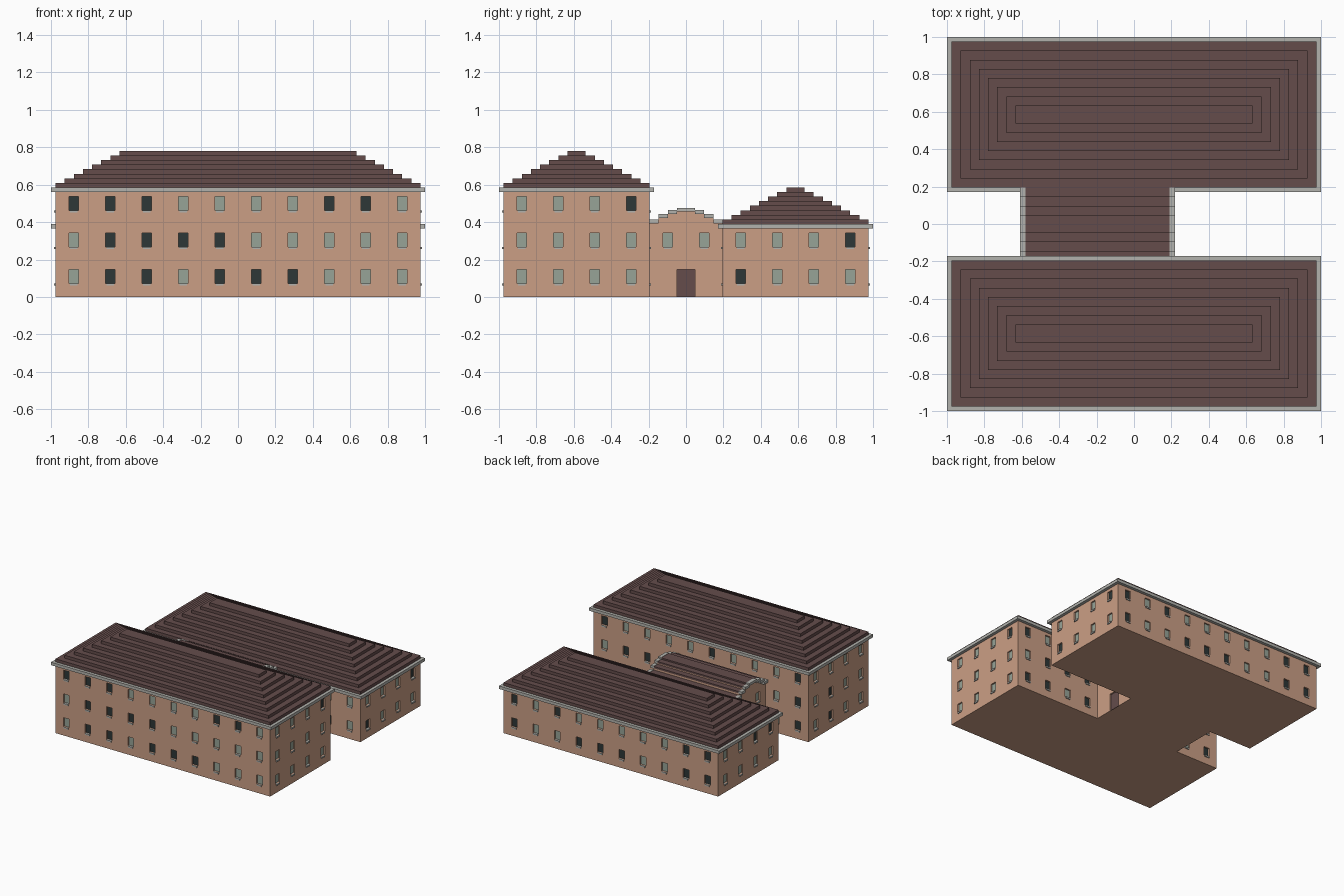
import bpy, bmesh, math, random
from mathutils import Vector

if "Cube" in bpy.data.objects:
    bpy.data.objects.remove(bpy.data.objects["Cube"])

random.seed(4)
U = 2 / 82  # module: everything sits on this grid


def mat(name, rgb):
    m = bpy.data.materials.new(name)
    m.diffuse_color = (*rgb, 1)
    m.use_nodes = True
    m.node_tree.nodes["Principled BSDF"].inputs["Base Color"].default_value = m.diffuse_color
    return m


WALL = mat("terracotta_plaster", (0.60, 0.345, 0.235))
PANE = mat("pale_shutter", (0.31, 0.37, 0.31))
DARK = mat("dark_glass", (0.026, 0.038, 0.038))
ROOF = mat("brown_roof", (0.128, 0.073, 0.071))
TRIM = mat("grey_stone", (0.45, 0.45, 0.42))
MATS = [WALL, PANE, DARK, ROOF, TRIM]


def finish(name, bm, mats):
    me = bpy.data.meshes.new(name)
    bm.to_mesh(me)
    bm.free()
    for m in mats:
        me.materials.append(m)
    ob = bpy.data.objects.new(name, me)
    bpy.context.collection.objects.link(ob)
    return ob


def add_box(bm, x0, x1, y0, y1, z0, z1):
    """Axis-aligned box, given in modules."""
    r = bmesh.ops.create_cube(bm, size=1)
    for v in r["verts"]:
        v.co = Vector(((x0 + x1) / 2 + v.co.x * (x1 - x0),
                       (y0 + y1) / 2 + v.co.y * (y1 - y0),
                       (z0 + z1) / 2 + v.co.z * (z1 - z0))) * U


def facade(bm, centre, d, half, height, openings, depth=0.5):
    """Wall with recessed openings (s, z0, z1, half width, material)."""
    d, up = Vector((*d, 0)), Vector((0, 0, 1))
    n, c = d.cross(up), Vector((*centre, 0))

    def quad(pts, m=0):
        f = bm.faces.new([bm.verts.new((c + d * s + up * z + n * o) * U) for s, z, o in pts])
        f.material_index = m

    ss, zs = {-half, half}, {0, height}
    for s, z0, z1, w, m in openings:
        ss |= {s - w, s + w}
        zs |= {z0, z1}
    ss, zs = sorted(ss), sorted(zs)
    for a, b in zip(ss, ss[1:]):
        for z0, z1 in zip(zs, zs[1:]):
            ms, mz = (a + b) / 2, (z0 + z1) / 2
            if not any(abs(ms - o[0]) < o[3] and o[1] < mz < o[2] for o in openings):
                quad([(a, z0, 0), (b, z0, 0), (b, z1, 0), (a, z1, 0)])
    for s, z0, z1, w, m in openings:
        ring = [(s - w, z0), (s + w, z0), (s + w, z1), (s - w, z1)]
        quad([(*p, -depth) for p in ring], m)
        for p, q in zip(ring, ring[1:] + ring[:1]):
            quad([(*p, 0), (*q, 0), (*q, -depth), (*p, -depth)])
        # stone sill under each window
        if z0 > 0:
            t, k, o = z0, z0 - 0.5, 0.3
            l, r = s - w * 0.8, s + w * 0.8
            quad([(l, k, o), (r, k, o), (r, t, o), (l, t, o)], 4)
            quad([(l, t, o), (r, t, o), (r, t, -depth), (l, t, -depth)], 4)
            quad([(l, k, 0), (r, k, 0), (r, k, o), (l, k, o)], 4)
            quad([(l, k, 0), (l, k, o), (l, t, o), (l, t, 0)], 4)
            quad([(r, k, o), (r, k, 0), (r, t, 0), (r, t, o)], 4)


def windows(columns, floors, pattern=None, skip=None):
    out = []
    for f in range(floors):
        for i, s in enumerate(columns):
            dark = pattern[f][i] == "d" if pattern else random.random() < 0.35
            if not (skip and skip(s, f)):
                out.append((s, 3 + 8 * f, 6 + 8 * f, 1.05, 2 if dark else 1))
    return out


LONG = range(-36, 37, 8)
SHORT = (-12, -4, 4, 12)


def block(name, cy, floors, patterns):
    h = floors * 8 - 1
    bm = bmesh.new()
    sides = {"front": ((0, cy - 16), (1, 0), 40, LONG), "right": ((40, cy), (0, 1), 16, SHORT),
             "back": ((0, cy + 16), (-1, 0), 40, LONG), "left": ((-40, cy), (0, -1), 16, SHORT)}
    for side, (c, d, half, cols) in sides.items():
        # no windows where the link building joins
        inner = abs(c[1]) == 8 and c[0] == 0
        skip = (lambda s, f: inner and f < 2 and -24 < s * d[0] < 8)
        facade(bm, c, d, half, h, windows(cols, floors, patterns.get(side), skip))
    # underside
    bm.faces.new([bm.verts.new((x * U, (cy + y) * U, 0))
                  for x, y in ((-40, -16), (-40, 16), (40, 16), (40, -16))])
    finish(name + "_walls", bm, MATS)
    # cornice
    bm = bmesh.new()
    add_box(bm, -41, 41, cy - 17, cy + 17, h, h + 1)
    finish(name + "_cornice", bm, [TRIM])
    # stepped hip roof
    bm = bmesh.new()
    for i in range(8):
        add_box(bm, -40 + 2 * i, 40 - 2 * i, cy - 16 + 2 * i, cy + 16 - 2 * i, h + 1 + i, h + 2 + i)
    finish(name + "_roof", bm, [ROOF])


block("front_block", -24, 3, {
    "front": (".dd.ddd...", ".dddd.....", "ddd....dd."),
    "right": ("....", "....", "...d")})
block("back_block", 24, 2, {"right": ("d...", "...d")})

# link building with a door in each end
bm = bmesh.new()
for c, d in (((8, 0), (0, 1)), ((-24, 0), (0, -1))):
    wins = [(s, 11, 14, 1.05, 1) for s in (-4, 4)]
    facade(bm, c, d, 8, 15, wins + [(0, 0, 6, 2, 3)])
bm.faces.new([bm.verts.new((x * U, y * U, 0)) for x, y in ((-24, -8), (-24, 8), (8, 8), (8, -8))])
finish("link_walls", bm, MATS)

# arched link roof in stepped strips: gable wall, roof and stone edging
gable, roof, edge = bmesh.new(), bmesh.new(), bmesh.new()
for y in range(-7, 8, 2):
    top = 16.35 + 3.26 * math.cos(math.pi / 2 * y / 8)
    add_box(gable, -24, 8, y - 1, y + 1, 15, top - 0.7)
    add_box(roof, -23.8, 7.8, y - 1, y + 1, top - 0.7, top - 0.1)
    for x in (-25, 7.8):
        add_box(edge, x, x + 1.2, y - 1, y + 1, top - 0.85, top)
finish("link_gables", gable, [WALL])
finish("link_roof", roof, [ROOF])
finish("link_gable_edging", edge, [TRIM])
